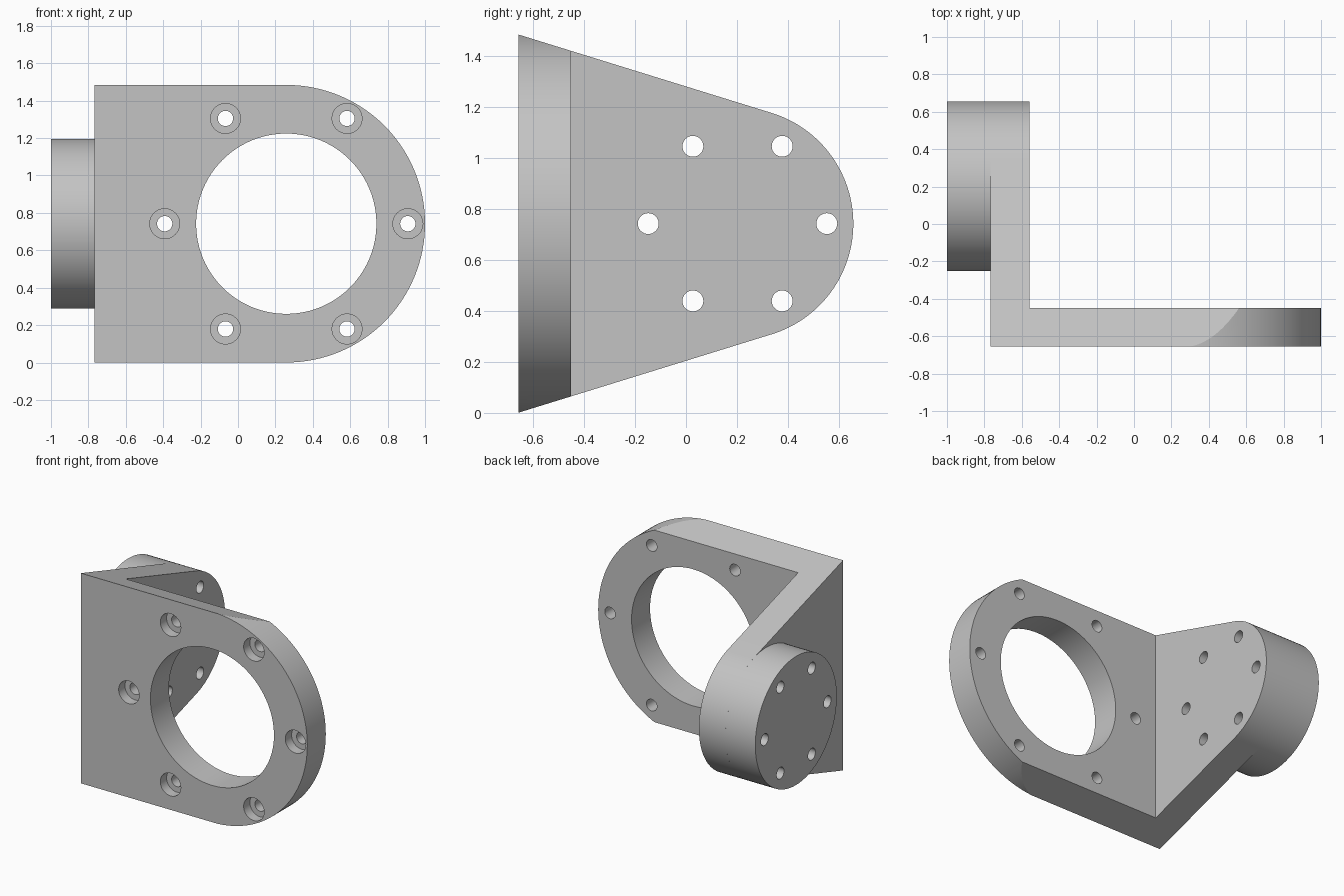
import bpy, bmesh
from math import sin, cos, pi, radians

if "Cube" in bpy.data.objects:
    bpy.data.objects.remove(bpy.data.objects["Cube"])

MID = 0.742                      # height of both bore axes
FRONT_Y, REAR_Y = -0.656, -0.45  # front plate faces
OUT_X, IN_X = -0.767, -0.56      # side plate faces
RING_X, RING_R = 0.258, 0.742    # rounded end of the front plate
BOSS_Y, BOSS_R = 0.202, 0.454    # rounded end of the side plate

grey = bpy.data.materials.new("light_grey")
grey.use_nodes = True
colour = (0.55, 0.55, 0.55, 1)
grey.diffuse_color = colour
grey.node_tree.nodes["Principled BSDF"].inputs["Base Color"].default_value = colour


def arc(u, v, r, start, end, n):
    angles = [start + (end - start) * i / n for i in range(n + 1)]
    return [(u + r * cos(a), v + r * sin(a)) for a in angles]


def circle(u, v, r, n=96):
    return arc(u, v, r, 0, 2 * pi, n)[:-1]


def prism(name, outline, axis, lo, hi):
    """Extrude a 2D outline along the named axis."""
    place = {"X": lambda a, b, t: (t, a, b),
             "Y": lambda a, b, t: (a, t, b),
             "Z": lambda a, b, t: (a, b, t)}[axis]
    bm = bmesh.new()
    low = [bm.verts.new(place(a, b, lo)) for a, b in outline]
    high = [bm.verts.new(place(a, b, hi)) for a, b in outline]
    bm.faces.new(low)
    bm.faces.new(high)
    for i in range(len(low)):
        j = (i + 1) % len(low)
        bm.faces.new((low[i], low[j], high[j], high[i]))
    bmesh.ops.recalc_face_normals(bm, faces=bm.faces)
    mesh = bpy.data.meshes.new(name)
    bm.to_mesh(mesh)
    bm.free()
    mesh.materials.append(grey)
    obj = bpy.data.objects.new(name, mesh)
    bpy.context.collection.objects.link(obj)
    return obj


def carve(target, cutter, operation="DIFFERENCE"):
    cutter.hide_render = True
    mod = target.modifiers.new("carve", "BOOLEAN")
    mod.operation, mod.solver, mod.object = operation, "EXACT", cutter
    bpy.context.view_layer.objects.active = target
    bpy.ops.object.modifier_apply(modifier=mod.name)
    bpy.data.objects.remove(cutter)


def bolt_circle(u, v, r):
    return [(u + r * cos(i * pi / 3), v + r * sin(i * pi / 3)) for i in range(6)]


# L-shaped bracket, trimmed by its side and front outlines
corner = [(OUT_X, FRONT_Y), (1.2, FRONT_Y), (1.2, REAR_Y),
          (IN_X, REAR_Y), (IN_X, 0.9), (OUT_X, 0.9)]
bracket = prism("bracket", corner, "Z", -0.2, 1.7)

slope = radians(17.15)
flare = 0.741 + 0.1 * sin(slope) / cos(slope)
side = arc(BOSS_Y, MID, BOSS_R, slope - pi / 2, pi / 2 - slope, 64)
side += [(FRONT_Y - 0.1, MID + flare), (FRONT_Y - 0.1, MID - flare)]
carve(bracket, prism("side_outline", side, "X", -1.5, 1.5), "INTERSECT")

front = arc(RING_X, MID, RING_R, -pi / 2, pi / 2, 64)
front += [(RING_X, 1.8), (-1.2, 1.8), (-1.2, -0.3), (RING_X, -0.3)]
carve(bracket, prism("front_outline", front, "Y", -1.2, 1.2), "INTERSECT")

# Large bore and counterbored screw holes in the front plate
carve(bracket, prism("bore", circle(RING_X, MID, 0.482), "Y", -0.8, -0.3))
for u, v in bolt_circle(RING_X, MID, 0.65):
    carve(bracket, prism("screw_hole", circle(u, v, 0.041, 32), "Y", -0.8, -0.3))
    carve(bracket, prism("counterbore", circle(u, v, 0.08, 48), "Y", -0.8, FRONT_Y + 0.07))

# Round boss on the outside of the side plate
boss = prism("boss", circle(BOSS_Y, MID, BOSS_R), "X", -1.0, OUT_X)

# Screw holes through side plate and boss
for part in (bracket, boss):
    for u, v in bolt_circle(BOSS_Y, MID, 0.35):
        carve(part, prism("side_hole", circle(u, v, 0.041, 32), "X", -1.2, -0.4))

# Smooth curved walls, crisp edges
bpy.ops.object.select_all(action="DESELECT")
for part in (bracket, boss):
    part.select_set(True)
bpy.context.view_layer.objects.active = bracket
bpy.ops.object.shade_smooth_by_angle(angle=radians(15))
